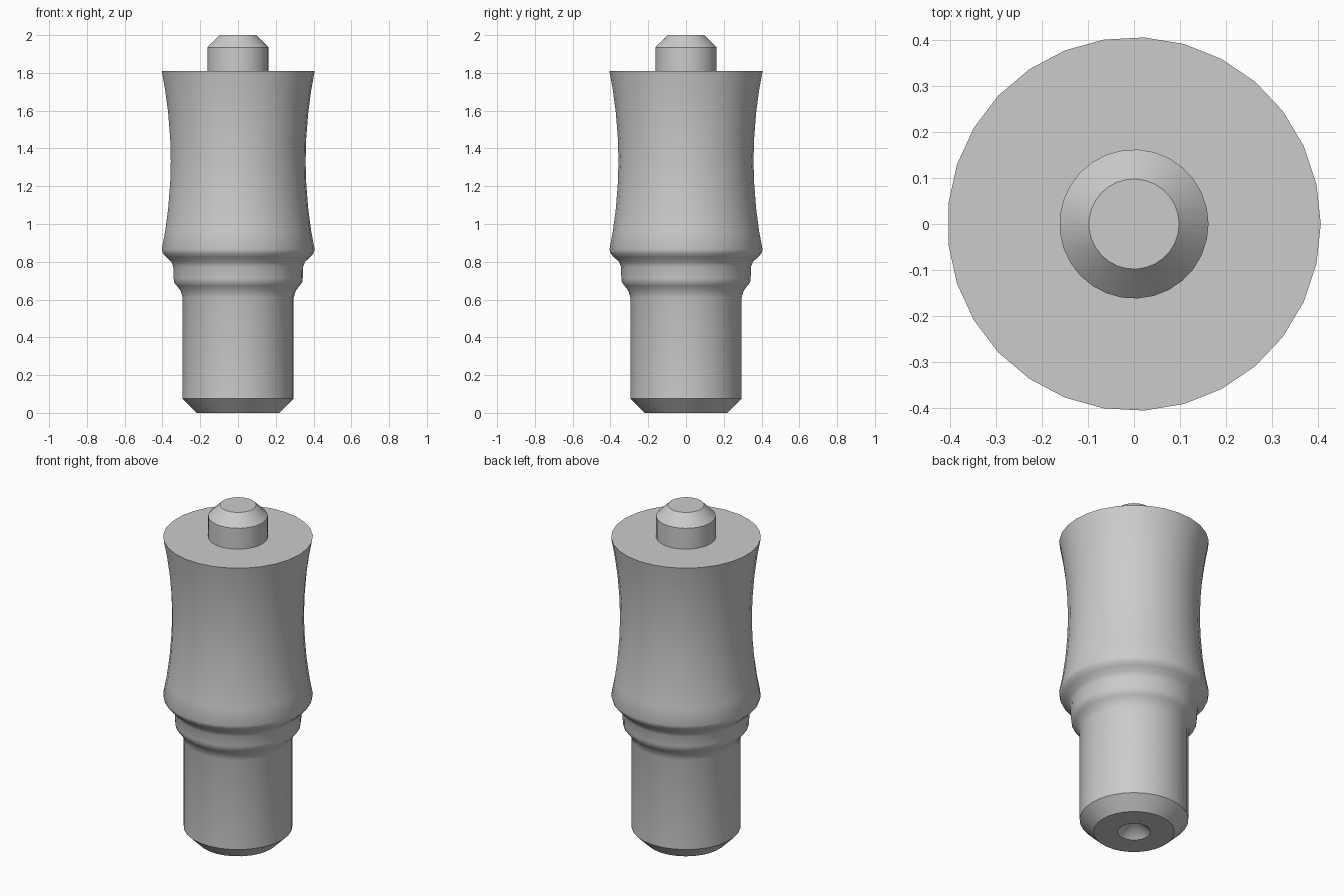
import bpy, bmesh, math

if "Cube" in bpy.data.objects:
    bpy.data.objects.remove(bpy.data.objects["Cube"])

SEGMENTS = 29

steel = bpy.data.materials.new("steel_grey")
steel.diffuse_color = (0.6, 0.6, 0.6, 1)
steel.use_nodes = True
steel.node_tree.nodes["Principled BSDF"].inputs["Base Color"].default_value = steel.diffuse_color


def lathe(name, profile):
    """Revolve (radius, height) points, listed bottom to top, about z."""
    bm = bmesh.new()
    rings = []
    for r, z in profile:
        if r == 0:
            rings.append([bm.verts.new((0, 0, z))] * SEGMENTS)
        else:
            rings.append([bm.verts.new((r * math.cos(a), r * math.sin(a), z))
                          for a in (2 * math.pi * i / SEGMENTS for i in range(SEGMENTS))])
    for low, high in zip(rings, rings[1:]):
        for i in range(SEGMENTS):
            j = (i + 1) % SEGMENTS
            corners = dict.fromkeys((low[i], low[j], high[j], high[i]))
            bm.faces.new(list(corners))
    bmesh.ops.recalc_face_normals(bm, faces=bm.faces)
    mesh = bpy.data.meshes.new(name)
    bm.to_mesh(mesh)
    bm.free()
    mesh.materials.append(steel)
    obj = bpy.data.objects.new(name, mesh)
    bpy.context.collection.objects.link(obj)
    bpy.ops.object.select_all(action='DESELECT')
    obj.select_set(True)
    bpy.context.view_layer.objects.active = obj
    bpy.ops.object.shade_smooth_by_angle(angle=math.radians(35))
    return obj


# Stepped body: centre hole, chamfered shank, collar, waisted grip, top pin
lathe("turned_pin_body", [
    (0, 0.09), (0.09, 0), (0.22, 0),                      # conical centre hole
    (0.295, 0.075), (0.295, 0.61),                        # chamfer and shank
    (0.305, 0.645), (0.325, 0.672), (0.34, 0.69),         # flare into collar
    (0.343, 0.715), (0.345, 0.775),                       # collar
    (0.355, 0.80), (0.383, 0.825), (0.40, 0.845), (0.406, 0.865),
    (0.388, 0.96), (0.372, 1.08), (0.361, 1.22),          # waisted grip
    (0.358, 1.33), (0.361, 1.45), (0.372, 1.59),
    (0.388, 1.71), (0.406, 1.81),
    (0.162, 1.81), (0.162, 1.935), (0.098, 2.0),          # shoulder and pin
    (0, 2.0),
])
